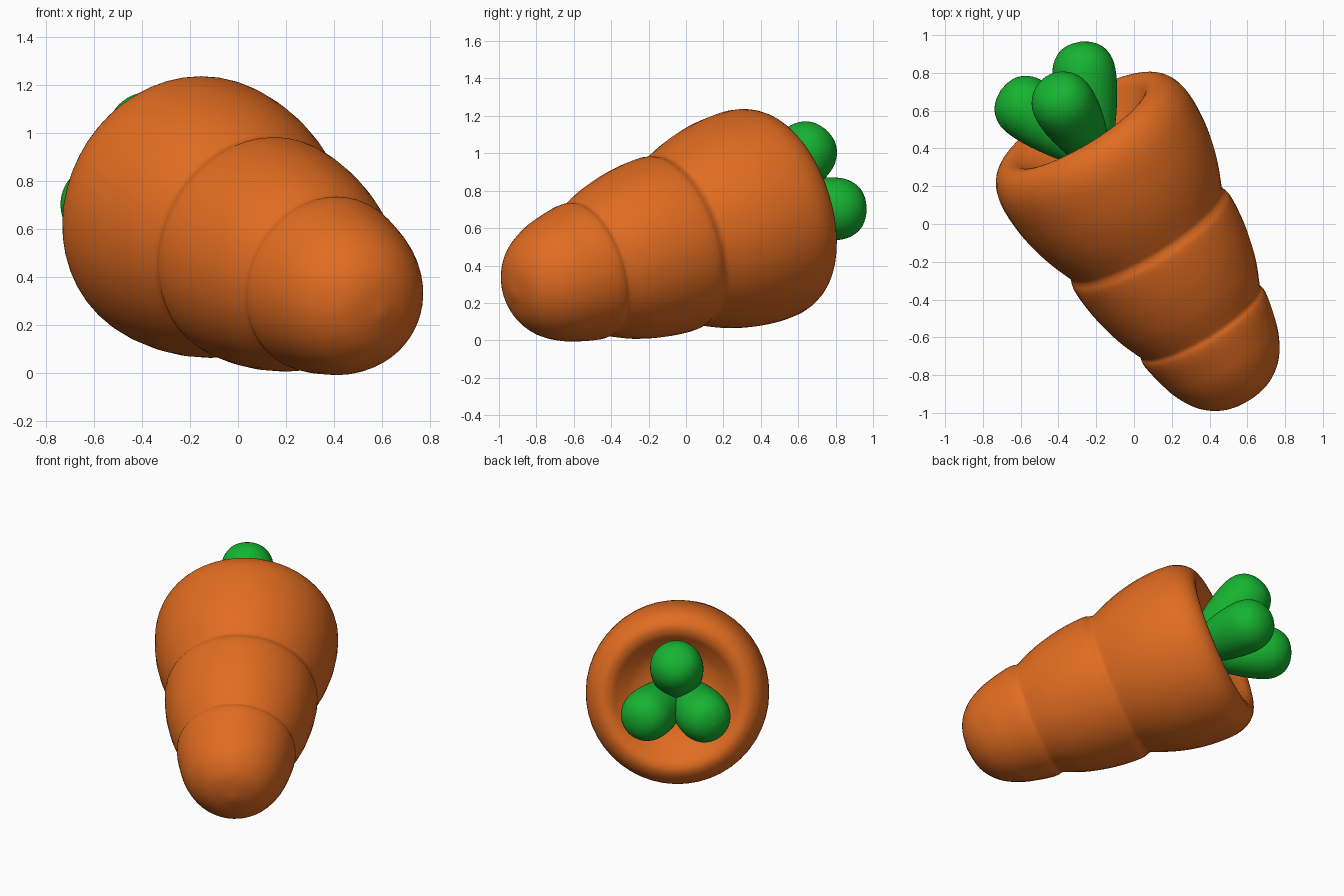
import bpy, bmesh, math
from mathutils import Vector, Matrix

if "Cube" in bpy.data.objects:
    bpy.data.objects.remove(bpy.data.objects["Cube"])

SEGMENTS = 48


def material(name, rgb):
    m = bpy.data.materials.new(name)
    m.diffuse_color = (*rgb, 1)
    m.use_nodes = True
    m.node_tree.nodes["Principled BSDF"].inputs["Base Color"].default_value = m.diffuse_color
    return m


def smooth_profile(pts, steps=4):
    # Catmull-Rom curve through (axial position, radius) points
    p = [Vector(q) for q in pts]
    p = [2 * p[0] - p[1]] + p + [2 * p[-1] - p[-2]]
    out = []
    for i in range(1, len(p) - 2):
        a, b, c, d = p[i - 1:i + 3]
        for k in range(steps):
            t = k / steps
            out.append(0.5 * (2 * b + (c - a) * t + (2 * a - 5 * b + 4 * c - d) * t * t
                              + (3 * b - a - 3 * c + d) * t ** 3))
    return out + [p[-2]]


def lathe(name, pts, origin, direction, mat):
    # Revolve a profile around an arbitrary axis
    bm = bmesh.new()
    vs = [bm.verts.new((max(q.y, 0), 0, q.x)) for q in smooth_profile(pts)]
    edges = [bm.edges.new(pair) for pair in zip(vs, vs[1:])]
    bmesh.ops.spin(bm, geom=vs + edges, cent=(0, 0, 0), axis=(0, 0, 1),
                   angle=math.tau, steps=SEGMENTS)
    bmesh.ops.remove_doubles(bm, verts=bm.verts[:], dist=0.0005)
    bmesh.ops.recalc_face_normals(bm, faces=bm.faces[:])
    rot = Vector(direction).to_track_quat('Z', 'Y').to_matrix().to_4x4()
    bm.transform(Matrix.Translation(origin) @ rot)
    for f in bm.faces:
        f.smooth = True
    me = bpy.data.meshes.new(name)
    bm.to_mesh(me)
    bm.free()
    me.materials.append(mat)
    ob = bpy.data.objects.new(name, me)
    bpy.context.collection.objects.link(ob)
    return ob


orange = material("orange", (0.75, 0.15, 0.015))
green = material("green", (0.008, 0.45, 0.03))

# Tilted main axis, its sideways and upward perpendiculars
axis = Vector((-0.503, 0.822, 0.267)).normalized()
side = Vector((0.853, 0.522, 0)).normalized()
up = axis.cross(side)
if up.z < 0:
    up = -up

# Carrot root: three bulging segments and a dished crown
root = [(-0.50, 0), (-0.475, 0.13), (-0.43, 0.212), (-0.36, 0.277), (-0.26, 0.327),
        (-0.17, 0.353), (-0.08, 0.372), (-0.03, 0.376), (0, 0.37), (0.03, 0.38),
        (0.09, 0.405), (0.17, 0.433), (0.30, 0.464), (0.42, 0.48), (0.51, 0.483),
        (0.55, 0.472), (0.575, 0.470), (0.61, 0.483), (0.70, 0.518), (0.80, 0.548),
        (0.92, 0.571), (1.06, 0.58), (1.16, 0.568), (1.235, 0.53), (1.275, 0.47),
        (1.265, 0.41), (1.22, 0.355), (1.16, 0.27), (1.125, 0.15), (1.115, 0)]
lathe("carrot_root", root, Vector((0.35, -0.515, 0.38)), axis, orange)

# Three stubby leaves spreading from the crown
leaf = [(0, 0), (0.01, 0.09), (0.15, 0.132), (0.30, 0.16), (0.42, 0.168),
        (0.50, 0.155), (0.56, 0.115), (0.59, 0.06), (0.60, 0)]
for i, deg in enumerate((90, 210, 330)):
    a = math.radians(deg)
    d = 0.52 * axis + 0.28 * (math.cos(a) * side + math.sin(a) * up)
    lathe(f"leaf_{i + 1}", leaf, Vector((-0.21, 0.37, 0.70)), d, green)
